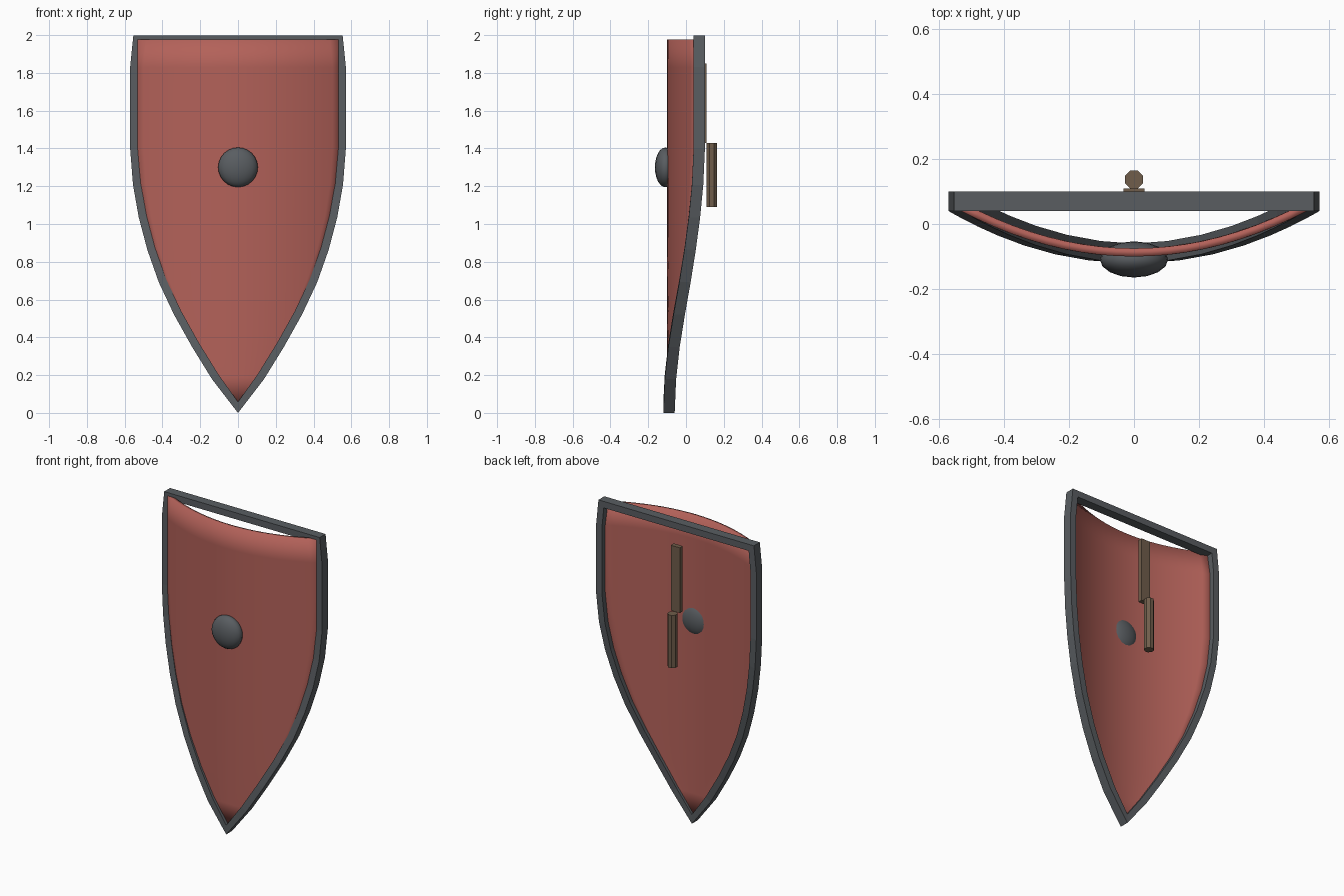
import bpy, bmesh
from mathutils import Vector

if "Cube" in bpy.data.objects:
    bpy.data.objects.remove(bpy.data.objects["Cube"])

def material(name, col):
    m = bpy.data.materials.new(name)
    m.diffuse_color = (*col, 1)
    m.use_nodes = True
    m.node_tree.nodes["Principled BSDF"].inputs["Base Color"].default_value = m.diffuse_color
    return m

RED = material("red_paint", (0.45, 0.12, 0.10))
STEEL = material("steel", (0.10, 0.11, 0.12))
WOOD = material("wood", (0.16, 0.11, 0.07))

def finish(bm, name, mat, smooth=False):
    bmesh.ops.recalc_face_normals(bm, faces=bm.faces[:])
    for f in bm.faces:
        f.smooth = smooth
    me = bpy.data.meshes.new(name)
    bm.to_mesh(me)
    bm.free()
    me.materials.append(mat)
    ob = bpy.data.objects.new(name, me)
    bpy.context.collection.objects.link(ob)
    return ob

# right half of the shield outline (x, z), tip to top corner
half = [(0, 0.029), (0.12, 0.19), (0.225, 0.36), (0.32, 0.53), (0.40, 0.70),
        (0.46, 0.87), (0.505, 1.04), (0.535, 1.21), (0.55, 1.40),
        (0.55, 1.83), (0.535, 1.978)]

# curved panel
bm = bmesh.new()
COLS = 20
rows = []
for x, z in half[1:]:
    row = []
    for i in range(COLS + 1):
        px = x * (2 * i / COLS - 1)
        row.append(bm.verts.new((px, -0.0875 + 0.5 * px * px, z)))
    rows.append(row)
tip = bm.verts.new((0, -0.0875, half[0][1]))
for i in range(COLS):
    bm.faces.new((tip, rows[0][i + 1], rows[0][i]))
    for a, b in zip(rows, rows[1:]):
        bm.faces.new((a[i], a[i + 1], b[i + 1], b[i]))
panel = finish(bm, "shield_panel", RED, True)
mod = panel.modifiers.new("thickness", 'SOLIDIFY')
mod.thickness = 0.025
mod.offset = 0

# rim: rectangular section swept round the outline, straight across the top
pts = [Vector(p) for p in half] + [Vector((-x, z)) for x, z in reversed(half[1:])]
n = len(pts)
bm = bmesh.new()
rings = []
for i, p in enumerate(pts):
    d0 = (p - pts[i - 1]).normalized()
    d1 = (pts[(i + 1) % n] - p).normalized()
    n0, n1 = Vector((d0.y, -d0.x)), Vector((d1.y, -d1.x))
    m = (n0 + n1).normalized()
    off = m * 0.021 * min(1 / m.dot(n0), 1.4)
    cy = 0.07 if p.y > 1.9 else -0.09 + 0.529 * p.x ** 2
    ring = []
    for s, dy in ((1, -0.03), (1, 0.03), (-1, 0.03), (-1, -0.03)):
        q = p + s * off
        ring.append(bm.verts.new((q.x, cy + dy, q.y)))
    rings.append(ring)
for i in range(n):
    a, b = rings[i], rings[(i + 1) % n]
    for k in range(4):
        l = (k + 1) % 4
        bm.faces.new((a[k], a[l], b[l], b[k]))
finish(bm, "rim", STEEL)

# boss
bm = bmesh.new()
bmesh.ops.create_uvsphere(bm, u_segments=16, v_segments=12, radius=0.105)
boss = finish(bm, "boss", STEEL, True)
boss.scale = (1, 0.53, 1)
boss.location = (0, -0.109, 1.3)

# strap on the back
bm = bmesh.new()
bmesh.ops.create_cube(bm, size=1)
strap = finish(bm, "strap", WOOD)
strap.scale = (0.064, 0.03, 0.42)
strap.location = (0, 0.094, 1.64)

# eight-sided grip
bm = bmesh.new()
bmesh.ops.create_cone(bm, cap_ends=True, segments=8, radius1=0.03, radius2=0.03, depth=0.34)
grip = finish(bm, "grip", WOOD)
grip.rotation_euler = (0, 0, 0.3927)
grip.location = (0, 0.137, 1.26)
